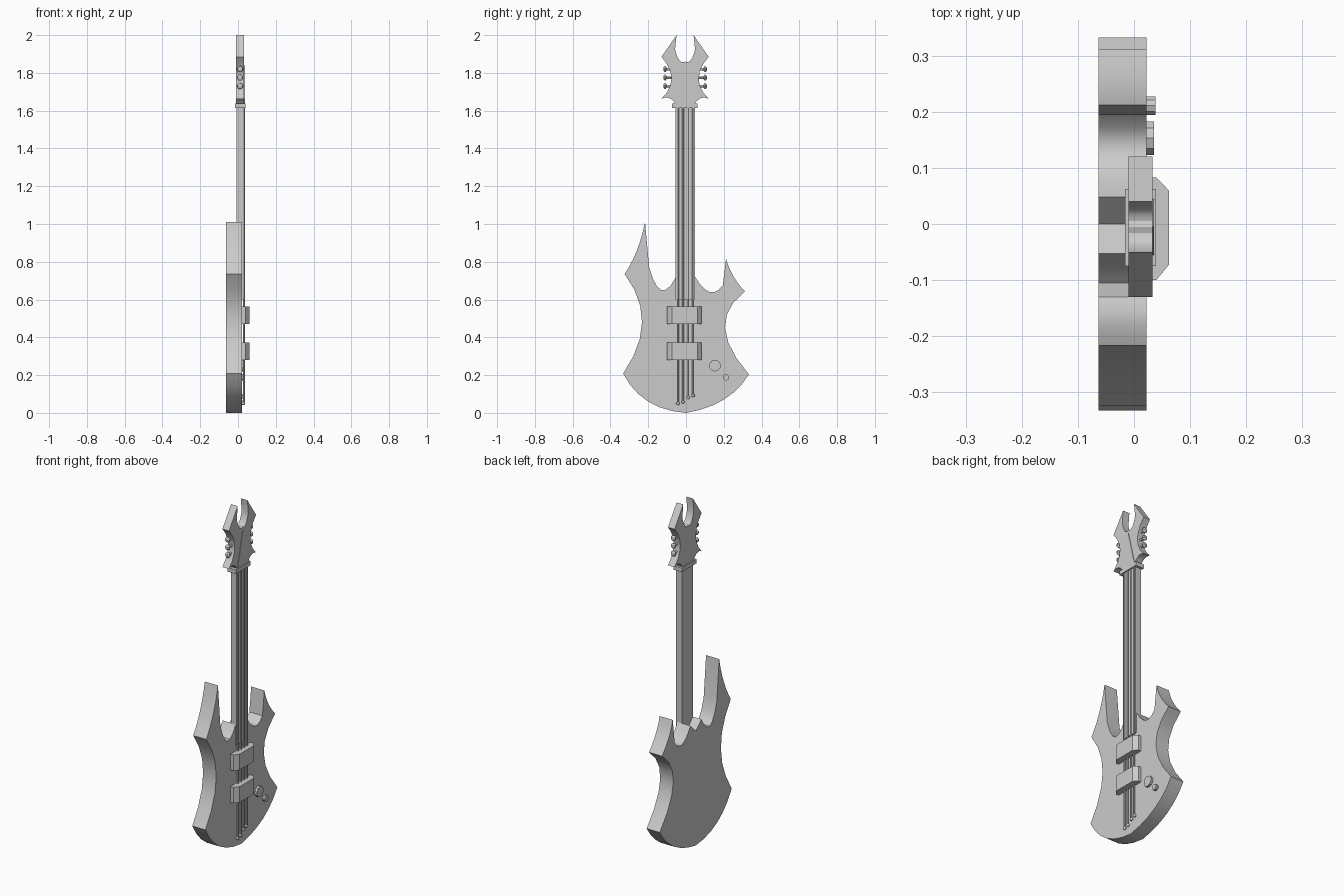
import bpy, bmesh, math
from mathutils import Vector

cube = bpy.data.objects.get("Cube")
if cube:
    bpy.data.objects.remove(cube)

grey = bpy.data.materials.new("light grey")
grey.use_nodes = True
colour = (0.6, 0.6, 0.6, 1)
grey.diffuse_color = colour
grey.node_tree.nodes["Principled BSDF"].inputs["Base Color"].default_value = colour


def finish(name, bm):
    """Turn a bmesh into a smooth-by-angle object."""
    bmesh.ops.recalc_face_normals(bm, faces=bm.faces[:])
    mesh = bpy.data.meshes.new(name)
    bm.to_mesh(mesh)
    bm.free()
    mesh.materials.append(grey)
    obj = bpy.data.objects.new(name, mesh)
    bpy.context.collection.objects.link(obj)
    bpy.ops.object.select_all(action="DESELECT")
    obj.select_set(True)
    bpy.context.view_layer.objects.active = obj
    bpy.ops.object.shade_smooth_by_angle(angle=math.radians(30))
    return obj


def outline(corners, steps=6):
    """Each corner is (y, z) or (y, z, via_y, via_z): an arc bulging to the via point."""
    points = []
    for i, corner in enumerate(corners):
        a = Vector(corner[:2])
        points.append(a)
        if len(corner) == 4 and i + 1 < len(corners):
            b = Vector(corners[i + 1][:2])
            control = 2 * Vector(corner[2:]) - (a + b) / 2
            for k in range(1, steps):
                t = k / steps
                points.append(a * (1 - t) ** 2 + control * 2 * t * (1 - t) + b * t * t)
    return points


def prism(name, points, low, high, axis="X"):
    """Extrude a (y, z) outline along x, or an (x, y) outline along z."""
    bm = bmesh.new()
    place = (lambda p: (low, p[0], p[1])) if axis == "X" else (lambda p: (p[0], p[1], low))
    face = bm.faces.new([bm.verts.new(place(p)) for p in points])
    ext = bmesh.ops.extrude_face_region(bm, geom=[face])
    d = high - low
    verts = [v for v in ext["geom"] if isinstance(v, bmesh.types.BMVert)]
    bmesh.ops.translate(bm, verts=verts, vec=(d, 0, 0) if axis == "X" else (0, 0, d))
    return finish(name, bm)


def box(name, x, y, z):
    return prism(name, [(y[0], z[0]), (y[1], z[0]), (y[1], z[1]), (y[0], z[1])], x[0], x[1])


def rod(name, start, end, radius, sides=12):
    a, b = Vector(start), Vector(end)
    bm = bmesh.new()
    bmesh.ops.create_cone(bm, cap_ends=True, segments=sides, radius1=radius,
                          radius2=radius, depth=(b - a).length)
    bm.transform((b - a).to_track_quat("Z", "Y").to_matrix().to_4x4())
    bmesh.ops.translate(bm, verts=bm.verts[:], vec=(a + b) / 2)
    return finish(name, bm)


def ball(name, centre, size):
    bm = bmesh.new()
    bmesh.ops.create_uvsphere(bm, u_segments=12, v_segments=8, radius=1)
    bmesh.ops.scale(bm, verts=bm.verts[:], vec=size)
    bmesh.ops.translate(bm, verts=bm.verts[:], vec=centre)
    return finish(name, bm)


# Body: pointed horns, waisted sides, rounded bottom, notch behind the neck
body = [
    (-.217, 1.01), (-.195, .77, -.13, .65), (-.053, .72), (0, .67), (.048, .72, .125, .64),
    (.195, .675), (.212, .817, .25, .725), (.312, .643, .207, .45),
    (.333, .204, .2, .07), (0, 0, -.2, .06), (-.333, .208, -.233, .48),
    (-.325, .735, -.26, .86), (-.217, 1.01),
]
prism("body", outline(body)[:-1], -.063, .022)

# Neck and nut
middle = -.005
box("neck", (-.008, .03), (-.055, .048), (.6, 1.62))
box("nut", (-.016, .039), (-.075, .062), (1.613, 1.637))

# Headstock: one half outline, mirrored
half = outline([
    (0, 1.86, .03, 1.867), (.053, 1.925), (.045, 2), (.125, 1.885, .072, 1.77),
    (.125, 1.662, .085, 1.667), (.05, 1.635),
])
right = [(middle + p.x, p.y) for p in half]
left = [(middle - p.x, p.y) for p in reversed(half[1:])]
prism("headstock", right + left, -.01, .033)
prism("headstock_plate", [(-.055, 1.637), (.045, 1.637), (middle, 1.84)], .033, .036)

# Tuning pegs on both sides
for side, label in ((1, "left"), (-1, "right")):
    for i in range(3):
        z = 1.73 + i * .045
        rod(f"peg_shaft_{label}_{i}", (.011, middle + side * .06, z),
            (.011, middle + side * .115, z), .007)
        ball(f"peg_head_{label}_{i}", (.011, middle + side * .106, z), (.016, .009, .016))

# Pickups with slanted ends
profile = [(.02, -.1), (.04, -.1), (.062, -.073), (.062, .06), (.04, .083), (.02, .083)]
for name, z in (("lower_pickup", .28), ("upper_pickup", .47)):
    prism(name, profile, z, z + .093, axis="Z")

# Strings with small end stops
for i, (y, z) in enumerate(((-.043, .05), (-.016, .058), (.012, .082), (.038, .092))):
    rod(f"string_{i}", (.031, y, z), (.031, y, 1.62), .005, 8)
    ball(f"string_stop_{i}", (.028, y, z), (.009, .009, .009))

# Control knobs
rod("large_knob", (.02, .153, .25), (.036, .153, .25), .031, 10)
rod("small_knob", (.02, .211, .188), (.038, .211, .188), .017, 10)
